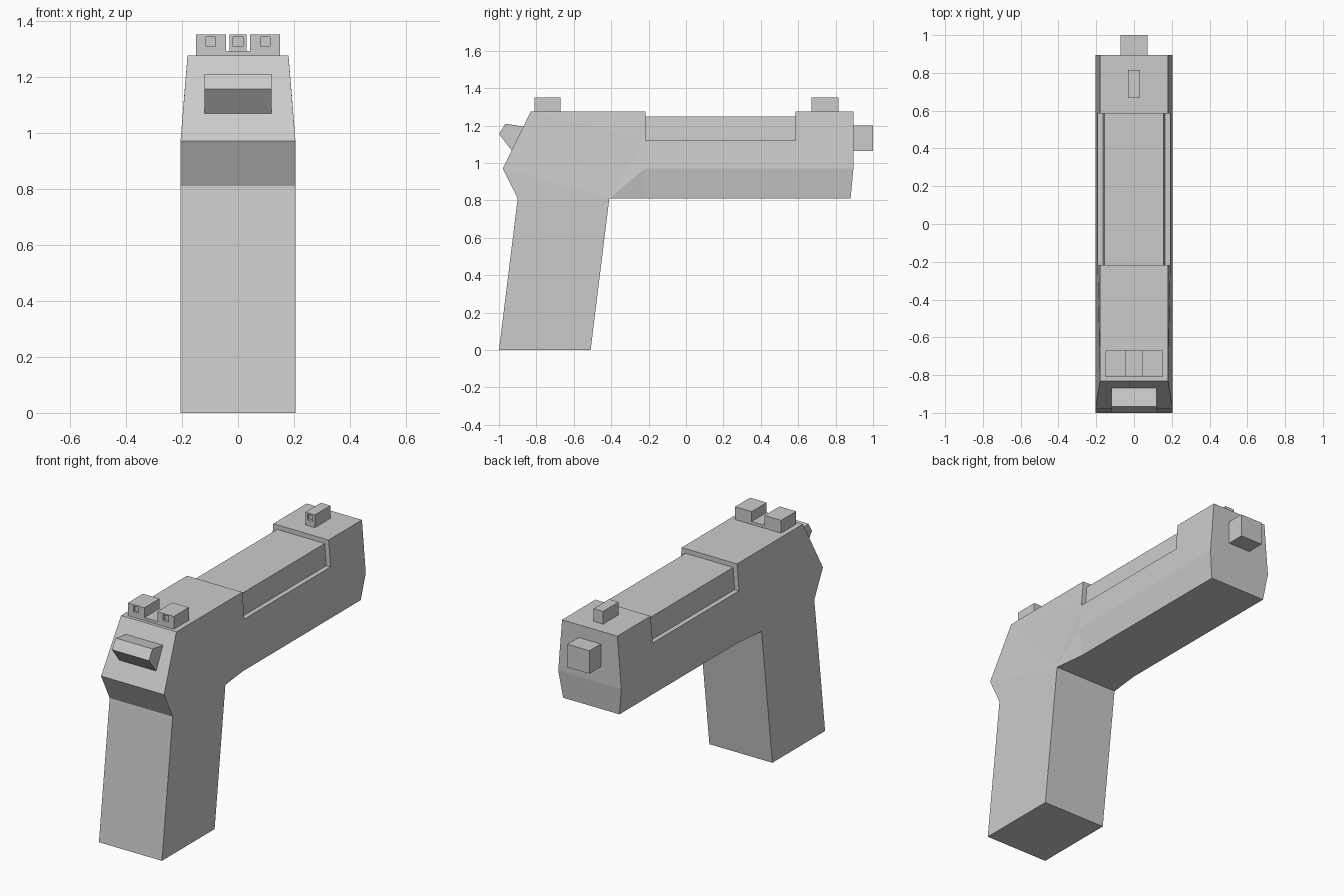
import bpy
import bmesh

cube = bpy.data.objects.get("Cube")
if cube:
    bpy.data.objects.remove(cube)

grey = bpy.data.materials.new("plain_grey")
grey.use_nodes = True
colour = (0.6, 0.6, 0.6, 1)
grey.diffuse_color = colour
grey.node_tree.nodes["Principled BSDF"].inputs["Base Color"].default_value = colour


def finish(name, bm):
    bmesh.ops.remove_doubles(bm, verts=bm.verts, dist=0.0001)
    bmesh.ops.recalc_face_normals(bm, faces=bm.faces)
    mesh = bpy.data.meshes.new(name)
    bm.to_mesh(mesh)
    bm.free()
    mesh.materials.append(grey)
    obj = bpy.data.objects.new(name, mesh)
    bpy.context.collection.objects.link(obj)
    return obj


def prism(name, start, end):
    """Solid between two matching outlines."""
    bm = bmesh.new()
    a = [bm.verts.new(p) for p in start]
    b = [bm.verts.new(p) for p in end]
    bm.faces.new(a)
    bm.faces.new(b)
    for i in range(len(a)):
        j = (i + 1) % len(a)
        bm.faces.new((a[i], a[j], b[j], b[i]))
    return finish(name, bm)


def box(name, x, y, z, dot=None):
    """Box from ranges, with an optional sunken square on its -y face."""
    bm = bmesh.new()
    bmesh.ops.create_cube(bm, size=1)
    for v in bm.verts:
        v.co = [r[0] if c < 0 else r[1] for r, c in zip((x, y, z), v.co)]
    if dot:
        face = min(bm.faces, key=lambda f: f.calc_center_median().y)
        bmesh.ops.inset_individual(bm, faces=[face], thickness=0.01)
        mid = face.calc_center_median()
        for v in face.verts:
            v.co.x = dot[0] + (0.017 if v.co.x > mid.x else -0.017)
            v.co.z = dot[1] + (0.017 if v.co.z > mid.z else -0.017)
        sunk = bmesh.ops.extrude_discrete_faces(bm, faces=[face])["faces"][0]
        for v in sunk.verts:
            v.co.y += 0.015
    return finish(name, bm)


# Body: side outline points as (half width, y, z)
P = dict(
    a=(.205, -1, 0), b=(.205, -.51, 0), c=(.205, -.41, .81), d=(.183, -.22, .81),
    e=(.183, .88, .81), f=(.205, .895, .97), g=(.18, .895, 1.275),
    m=(.18, -.22, 1.275), i=(.18, -.83, 1.275), j=(.205, -.98, .97),
    k=(.205, -.90, .81), h=(.205, -.22, .97), n=(.193, -.22, 1.12))
bm = bmesh.new()
sides = []
for s in (1, -1):
    v = {key: bm.verts.new((s * x, y, z)) for key, (x, y, z) in P.items()}
    for face in "abck kcj jci cni nmi chn cdh defh hfgmn".split():
        bm.faces.new([v[key] for key in face])
    sides.append(v)
left, right = sides
outline = "abcdefgmijk"
for p, q in zip(outline, outline[1:] + outline[0]):
    bm.faces.new((left[p], left[q], right[q], right[p]))
body = finish("body", bm)

# Lowered slide top with a ledge on each side
half = [(.3, 1.12), (.165, 1.12), (.155, 1.248)]
section = half + [(-x, z) for x, z in reversed(half)] + [(-.3, 1.4), (.3, 1.4)]
cutter = prism("slide_cutter", [(x, -.217, z) for x, z in section],
               [(x, .585, z) for x, z in section])
cutter.hide_render = True
cut = body.modifiers.new("slide_recess", "BOOLEAN")
cut.operation = "DIFFERENCE"
cut.solver = "EXACT"
cut.object = cutter
bpy.context.view_layer.objects.active = body
bpy.ops.object.modifier_apply(modifier=cut.name)
bpy.data.objects.remove(cutter)

# Hammer
profile = [(-1, 1.155), (-.965, 1.21), (-.80, 1.185), (-.80, 1.065), (-.93, 1.065)]
prism("hammer", [(-.12, y, z) for y, z in profile], [(.12, y, z) for y, z in profile])

# Muzzle and sights
box("muzzle", (-.072, .072), (.88, 1), (1.065, 1.2))
box("front_sight", (-.031, .031), (.67, .815), (1.27, 1.35), (0, 1.325))
for name, s in (("left", 1), ("right", -1)):
    box("rear_sight_" + name, sorted((s * .042, s * .15)), (-.81, -.67),
        (1.27, 1.35), (s * .097, 1.325))
box("rear_sight_bridge", (-.042, .042), (-.81, -.67), (1.27, 1.292))
